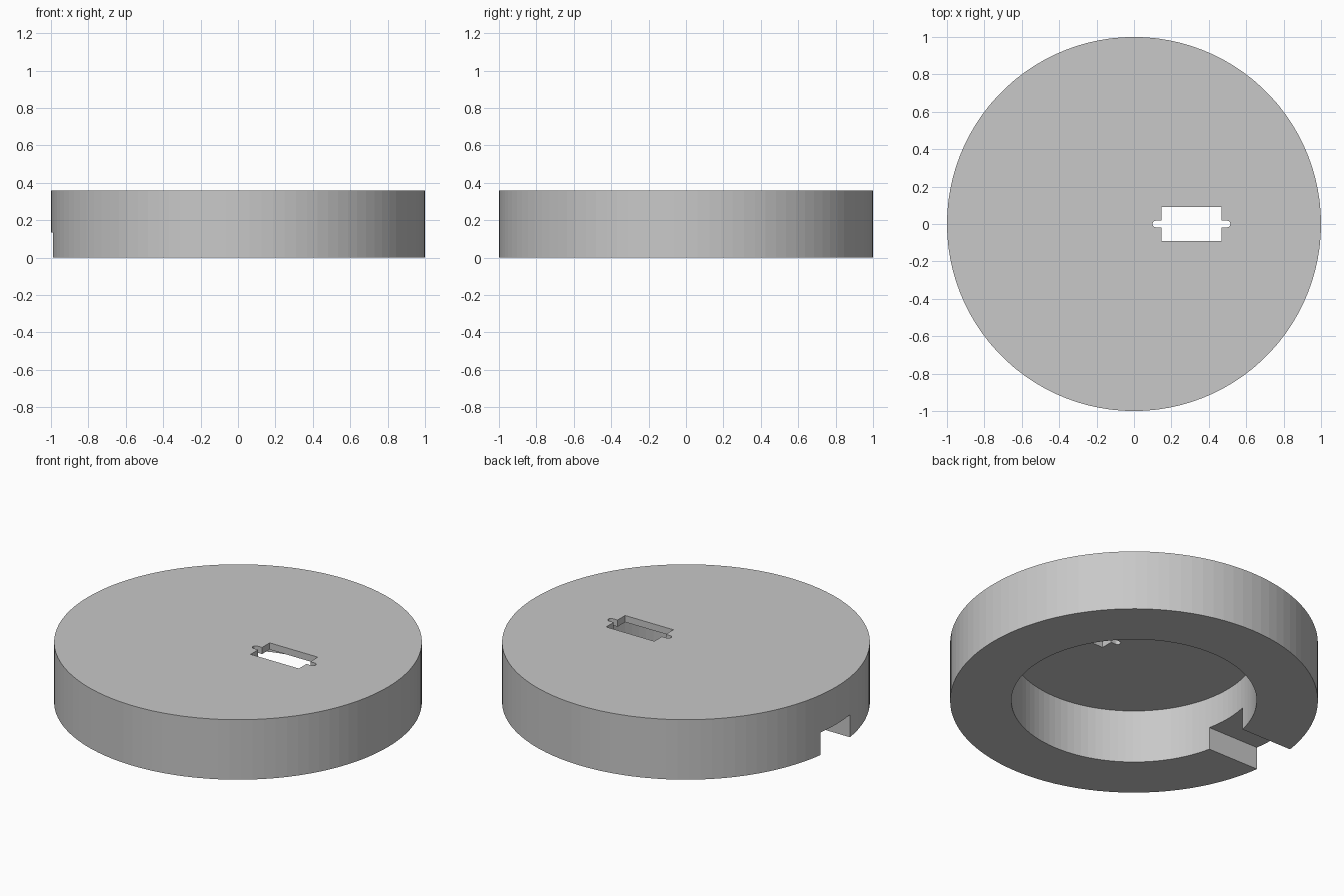
import bpy
import bmesh
from math import cos, sin, pi

cube = bpy.data.objects.get("Cube")
if cube:
    bpy.data.objects.remove(cube, do_unlink=True)

RADIUS, HEIGHT = 1.0, 0.36
CAVITY_RADIUS, PLATE = 0.667, 0.04
NOTCH_HALF, NOTCH_HEIGHT = 0.14, 0.135
SLOT_X, SLOT_HALF_X, SLOT_HALF_Y = 0.307, 0.16, 0.09
TAB_REACH, TAB_RADIUS = 0.208, 0.018
SEGMENTS = 100

grey = bpy.data.materials.new("plain_grey")
grey.use_nodes = True
colour = (0.58, 0.58, 0.58, 1)
grey.diffuse_color = colour
grey.node_tree.nodes["Principled BSDF"].inputs["Base Color"].default_value = colour


def prism(name, outline, z0, z1):
    """Extrude a closed outline from z0 up to z1."""
    bm = bmesh.new()
    base = bm.faces.new([bm.verts.new((x, y, z0)) for x, y in outline])
    top = bmesh.ops.extrude_face_region(bm, geom=[base])["geom"]
    bmesh.ops.translate(bm, vec=(0, 0, z1 - z0),
                        verts=[v for v in top if isinstance(v, bmesh.types.BMVert)])
    bmesh.ops.recalc_face_normals(bm, faces=bm.faces)
    mesh = bpy.data.meshes.new(name)
    bm.to_mesh(mesh)
    bm.free()
    mesh.materials.append(grey)
    obj = bpy.data.objects.new(name, mesh)
    bpy.context.collection.objects.link(obj)
    return obj


def arc(cx, radius, start, end, steps):
    angles = [start + (end - start) * i / steps for i in range(steps + 1)]
    return [(cx + radius * cos(a), radius * sin(a)) for a in angles]


def circle(radius):
    return arc(0, radius, 0, 2 * pi, SEGMENTS)[:-1]


def cut(target, cutter):
    cutter.hide_render = True
    mod = target.modifiers.new(cutter.name, "BOOLEAN")
    mod.operation, mod.solver, mod.object = "DIFFERENCE", "EXACT", cutter
    bpy.context.view_layer.objects.active = target
    bpy.ops.object.modifier_apply(modifier=mod.name)
    bpy.data.objects.remove(cutter, do_unlink=True)


# Round cap, hollow from below
cap = prism("round_cap", circle(RADIUS), 0, HEIGHT)
cut(cap, prism("cavity_cutter", circle(CAVITY_RADIUS), -0.1, HEIGHT - PLATE))

# Cable notch through the rim on the -x side
w = NOTCH_HALF
cut(cap, prism("notch_cutter", [(-1.2, -w), (-0.4, -w), (-0.4, w), (-1.2, w)],
               -0.1, NOTCH_HEIGHT))

# Connector slot: rectangle with a round-ended tab at each end
tab_x = TAB_REACH - TAB_RADIUS
right_half = ([(SLOT_HALF_X, -SLOT_HALF_Y), (SLOT_HALF_X, -TAB_RADIUS)]
              + arc(tab_x, TAB_RADIUS, -pi / 2, pi / 2, 8)
              + [(SLOT_HALF_X, TAB_RADIUS), (SLOT_HALF_X, SLOT_HALF_Y)])
outline = right_half + [(-x, -y) for x, y in right_half]
cut(cap, prism("slot_cutter", [(x + SLOT_X, y) for x, y in outline],
               HEIGHT - 2 * PLATE, HEIGHT + 0.1))
